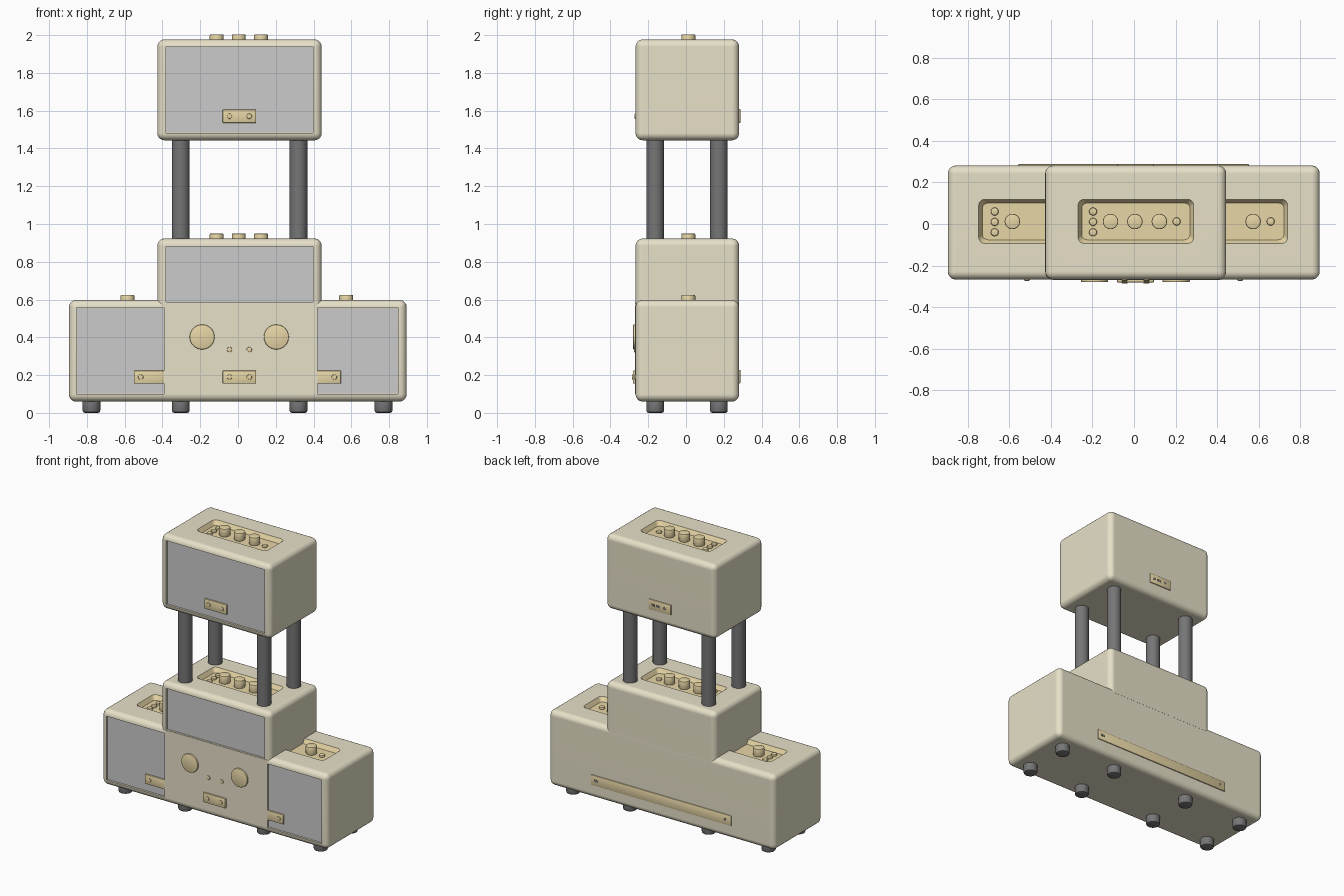
import bpy, bmesh
from math import radians
from mathutils import Matrix, Vector

if "Cube" in bpy.data.objects:
    bpy.data.objects.remove(bpy.data.objects["Cube"])


def material(name, rgb):
    m = bpy.data.materials.new(name)
    m.diffuse_color = (*rgb, 1)
    m.use_nodes = True
    m.node_tree.nodes["Principled BSDF"].inputs["Base Color"].default_value = m.diffuse_color
    return m


TAN = material("tan_shell", (0.80, 0.75, 0.58))
GOLD = material("brass", (0.80, 0.67, 0.38))
DARK = material("dark_rubber", (0.18, 0.18, 0.185))


def finish(name, bm, mat=None, smooth=True):
    bmesh.ops.recalc_face_normals(bm, faces=bm.faces)
    me = bpy.data.meshes.new(name)
    bm.to_mesh(me)
    bm.free()
    ob = bpy.data.objects.new(name, me)
    bpy.context.collection.objects.link(ob)
    if mat:
        me.materials.append(mat)
    if smooth:
        shade(ob)
    return ob


def activate(ob):
    bpy.ops.object.select_all(action='DESELECT')
    ob.select_set(True)
    bpy.context.view_layer.objects.active = ob


def shade(ob):
    activate(ob)
    bpy.ops.object.shade_smooth_by_angle(angle=radians(35))


def box(name, x, y, z, mat=None, r=0.0, seg=3, pick=None, taper=0.0, smooth=True):
    """Box from ranges; r rounds the edges chosen by pick; taper shrinks the floor."""
    bm = bmesh.new()
    bmesh.ops.create_cube(bm, size=1)
    lo = Vector((x[0], y[0], z[0]))
    hi = Vector((x[1], y[1], z[1]))
    mid = (lo + hi) / 2
    for v in bm.verts:
        v.co = Vector([a * b for a, b in zip(v.co, hi - lo)]) + mid
    if r:
        edges = [e for e in bm.edges if pick is None or pick(e)]
        bmesh.ops.bevel(bm, geom=edges, offset=r, segments=seg, profile=0.5, affect='EDGES')
    if taper:
        sx, sy = 1 - 2 * taper / (hi.x - lo.x), 1 - 2 * taper / (hi.y - lo.y)
        for v in bm.verts:
            if v.co.z < mid.z:
                v.co.x = mid.x + (v.co.x - mid.x) * sx
                v.co.y = mid.y + (v.co.y - mid.y) * sy
    return finish(name, bm, mat, smooth)


def disc(name, c, r, h, mat, axis='z', bevel=0.006, sides=32):
    """Cylinder centred on c along z or y, with softened rims."""
    bm = bmesh.new()
    bmesh.ops.create_cone(bm, cap_ends=True, segments=sides, radius1=r, radius2=r, depth=h)
    if bevel:
        rims = [e for e in bm.edges if abs(e.verts[0].co.z - e.verts[1].co.z) < 1e-6]
        bmesh.ops.bevel(bm, geom=rims, offset=bevel, segments=2, profile=0.5, affect='EDGES')
    if axis == 'y':
        bmesh.ops.rotate(bm, verts=bm.verts, matrix=Matrix.Rotation(radians(90), 3, 'X'))
    bmesh.ops.translate(bm, verts=bm.verts, vec=c)
    return finish(name, bm, mat)


def upright(e):
    return abs(e.verts[0].co.z - e.verts[1].co.z) > 1e-5


FRONT, BACK = -0.267, 0.281
GRILLE_Y = FRONT + 0.016
DEPTH = 0.03


def cabinet(name, x, z, opening_x, opening_z, tray_x, open_bottom=False):
    """Rounded shell with a recessed front opening and a sloped control tray on top."""
    pick = (lambda e: max(v.co.z for v in e.verts) > z[0] + 0.01) if open_bottom else None
    shell = box(name, x, (FRONT, BACK), z, TAN, 0.038, 5, pick, smooth=False)
    cut_front = box(name + "_front_cutter", opening_x, (FRONT - 0.1, GRILLE_Y), opening_z,
                    TAN, smooth=False)
    # cutter reaches as far above the top as below it, so the slope meets the opening size
    cut_tray = box(name + "_tray_cutter", tray_x, (-0.10, 0.125), (z[1] - DEPTH, z[1] + 0.01),
                   GOLD, 0.03, 4, upright, taper=0.024, smooth=False)
    activate(shell)
    for cutter in (cut_front, cut_tray):
        m = shell.modifiers.new("cut", 'BOOLEAN')
        m.operation = 'DIFFERENCE'
        m.solver = 'EXACT'
        m.material_mode = 'TRANSFER'
        m.object = cutter
        bpy.ops.object.modifier_apply(modifier=m.name)
    for cutter in (cut_front, cut_tray):
        bpy.data.objects.remove(cutter)
    shade(shell)
    shell.modifiers.new("normals", 'WEIGHTED_NORMAL').keep_sharp = True
    return shell


def knob(name, x, top):
    disc(name, (x, 0.012, top - 0.002), 0.037, 0.058, GOLD)


def button(name, x, y, top):
    disc(name, (x, y, top - DEPTH + 0.006), 0.019, 0.018, GOLD, bevel=0.007, sides=20)


def badge(name, x, z, front, dots):
    """Brass plate on the front with small round studs."""
    box(name, x, (front, front + 0.02), z, GOLD, 0.004, 2)
    for i, dx in enumerate(dots):
        disc(f"{name}_stud_{i}", (dx, front, sum(z) / 2), 0.014, 0.012, GOLD, 'y', 0.004, 20)


# Shells
BOX_X = (-0.427, 0.443)
OPEN_X = (-0.382, 0.398)
cabinet("base_cabinet", (-0.895, 0.893), (0.06, 0.598), (-0.855, 0.848), (0.10, 0.557),
        (-0.753, 0.745))
cabinet("middle_cabinet", BOX_X, (0.565, 0.923), OPEN_X, (0.586, 0.882),
        (-0.275, 0.293), True)
cabinet("top_cabinet", BOX_X, (1.443, 1.977), OPEN_X, (1.482, 1.94), (-0.275, 0.293))

# Grey speaker grilles
for name, x, z in (("base_grille_left", (-0.853, -0.38), (0.102, 0.555)),
                   ("base_grille_right", (0.41, 0.846), (0.102, 0.555)),
                   ("middle_grille", (-0.380, 0.396), (0.588, 0.880)),
                   ("top_grille", (-0.380, 0.396), (1.484, 1.938))):
    box(name, x, (GRILLE_Y - 0.005, GRILLE_Y + 0.01), z)

# Centre panel with dials and indicator studs
box("centre_panel", (-0.392, 0.420), (FRONT - 0.002, GRILLE_Y + 0.02), (0.10, 0.584), TAN)
for i, x in enumerate((-0.19, 0.203)):
    disc(f"front_dial_{i}", (x, -0.271, 0.402), 0.066, 0.018, GOLD, 'y', 0.005, 40)
for i, x in enumerate((-0.045, 0.06)):
    disc(f"indicator_{i}", (x, -0.269, 0.335), 0.014, 0.014, GOLD, 'y', 0.004, 20)

# Front badges
badge("centre_badge", (-0.081, 0.096), (0.155, 0.224), -0.281, (-0.045, 0.06))
badge("left_badge", (-0.551, -0.385), (0.155, 0.224), -0.267, (-0.515,))
badge("right_badge", (0.41, 0.545), (0.155, 0.224), -0.267, (0.51,))
badge("top_badge", (-0.081, 0.096), (1.535, 1.606), -0.267, (-0.045, 0.06))

# Tray controls on the two upper cabinets
for level, top in (("middle", 0.923), ("top", 1.977)):
    for i, x in enumerate((-0.113, 0.004, 0.122)):
        knob(f"{level}_knob_{i}", x, top)
    for i, (x, y) in enumerate(((-0.197, 0.06), (-0.197, 0.01), (-0.197, -0.04), (0.205, 0.012))):
        button(f"{level}_button_{i}", x, y, top)

# Tray controls at both ends of the base
for i, x in enumerate((-0.585, 0.573)):
    knob(f"base_knob_{i}", x, 0.598)
for i, (x, y) in enumerate(((-0.67, 0.06), (-0.67, 0.01), (-0.67, -0.04), (0.657, 0.012))):
    button(f"base_button_{i}", x, y, 0.598)

# Back connector plates and sockets
for name, x, z in (("base_back_plate", (-0.557, 0.553), (0.155, 0.228)),
                   ("top_back_plate", (-0.081, 0.096), (1.535, 1.608))):
    box(name, x, (0.265, 0.288), z, GOLD, 0.004, 2)
for i, (x, w, z) in enumerate(((0.06, 0.022, 1.572), (0.02, 0.03, 1.572), (0.51, 0.03, 0.192))):
    box(f"socket_{i}", (x - w / 2, x + w / 2), (0.28, 0.2895), (z - 0.008, z + 0.008), DARK)
for i, (x, z) in enumerate(((-0.03, 1.572), (-0.51, 0.192))):
    disc(f"round_socket_{i}", (x, 0.284, z), 0.01, 0.011, DARK, 'y', 0, 16)

# Columns between the upper cabinets, and feet
for j, y in enumerate((-0.163, 0.174)):
    for i, x in enumerate((-0.303, 0.32)):
        disc(f"column_{i}{j}", (x, y, 1.18), 0.047, 0.56, DARK, bevel=0)
    for i, x in enumerate((-0.776, -0.303, 0.32, 0.77)):
        disc(f"foot_{i}{j}", (x, y, 0.04), 0.047, 0.08, DARK, bevel=0.012)
